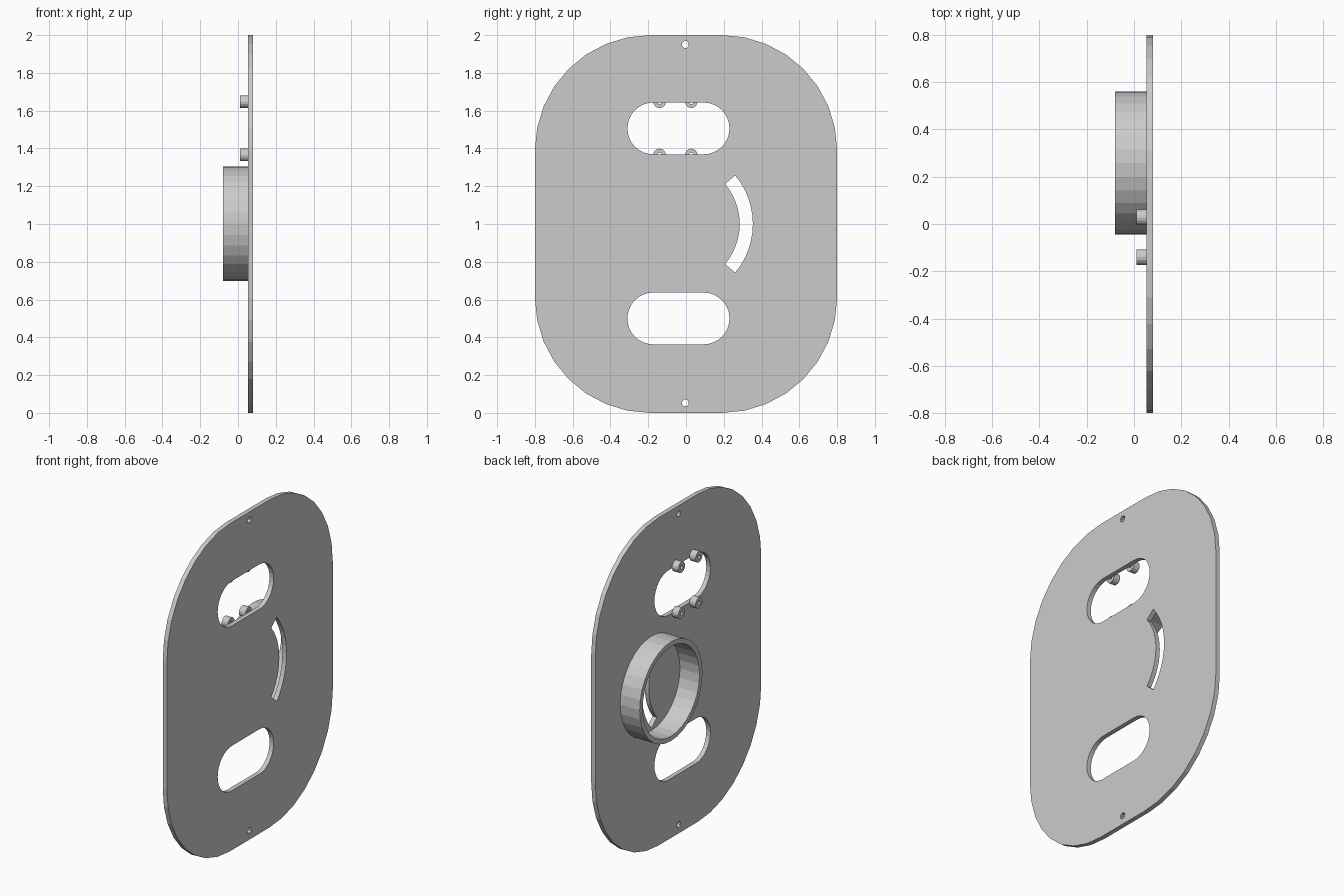
import bpy
from math import sin, cos, radians
from mathutils import Matrix

cube = bpy.data.objects.get("Cube")
if cube:
    bpy.data.objects.remove(cube, do_unlink=True)

grey = bpy.data.materials.new("plain grey")
grey.use_nodes = True
COLOUR = (0.6, 0.6, 0.6, 1)
grey.diffuse_color = COLOUR
grey.node_tree.nodes["Principled BSDF"].inputs["Base Color"].default_value = COLOUR

# Local profile axes (u, v, depth) become world (y, z, x)
STAND = Matrix(((0, 0, 1, 0), (1, 0, 0, 0), (0, 1, 0, 0), (0, 0, 0, 1)))


def arc(u, v, r, start, end, steps):
    angles = [radians(start + (end - start) * i / steps) for i in range(steps + 1)]
    return [(u + r * cos(a), v + r * sin(a)) for a in angles]


def circle(u, v, r, sides, turn=0):
    return arc(u, v, r, turn, turn + 360, sides)[:-1]


def rounded_box(u, v, half_u, half_v, r, steps):
    points = []
    for i, (su, sv) in enumerate(((1, 1), (-1, 1), (-1, -1), (1, -1))):
        points += arc(u + su * (half_u - r), v + sv * (half_v - r), r,
                      90 * i, 90 * i + 90, steps)
    return points


def extrude(name, loops, x0, x1):
    """Extrude an outline with holes from x0 to x1."""
    curve = bpy.data.curves.new(name, "CURVE")
    curve.dimensions = "2D"
    curve.fill_mode = "BOTH"
    curve.extrude = (x1 - x0) / 2
    for loop in loops:
        spline = curve.splines.new("POLY")
        spline.points.add(len(loop) - 1)
        for point, (u, v) in zip(spline.points, loop):
            point.co = (u, v, 0, 1)
        spline.use_cyclic_u = True
    helper = bpy.data.objects.new(name + " helper", curve)
    bpy.context.collection.objects.link(helper)
    graph = bpy.context.evaluated_depsgraph_get()
    mesh = bpy.data.meshes.new_from_object(helper.evaluated_get(graph))
    bpy.data.objects.remove(helper, do_unlink=True)
    mesh.transform(Matrix.Translation(((x0 + x1) / 2, 0, 0)) @ STAND)
    mesh.materials.clear()
    mesh.materials.append(grey)
    mesh.shade_flat()
    obj = bpy.data.objects.new(name, mesh)
    bpy.context.collection.objects.link(obj)
    return obj


BACK, FACE = 0.052, 0.08

# Plate with two long openings, a curved slot and two screw holes
outline = rounded_box(0, 1, 0.8, 1, 0.61, 8)
openings = [rounded_box(-0.04, z, 0.27, 0.137, 0.1365, 8) for z in (0.5, 1.506)]
curved_slot = arc(-0.046, 1, 0.4, -40, 40, 12) + arc(-0.046, 1, 0.33, 40, -40, 12)
screw_holes = [circle(-0.003, z, 0.019, 8, 22.5) for z in (0.053, 1.95)]
extrude("plate", [outline, *openings, curved_slot, *screw_holes], BACK, FACE)

# Open ring around the curved slot
extrude("ring", [circle(0.258, 1.002, 0.303, 32), circle(0.258, 1.002, 0.274, 32)],
        -0.08, BACK)

# Hollow posts at the edges of the upper opening
for row, z in (("lower", 1.366), ("upper", 1.647)):
    for side, y in (("first", -0.14), ("second", 0.028)):
        extrude(f"{row}_{side}_post", [circle(y, z, 0.033, 16), circle(y, z, 0.012, 12)],
                0.01, BACK)
